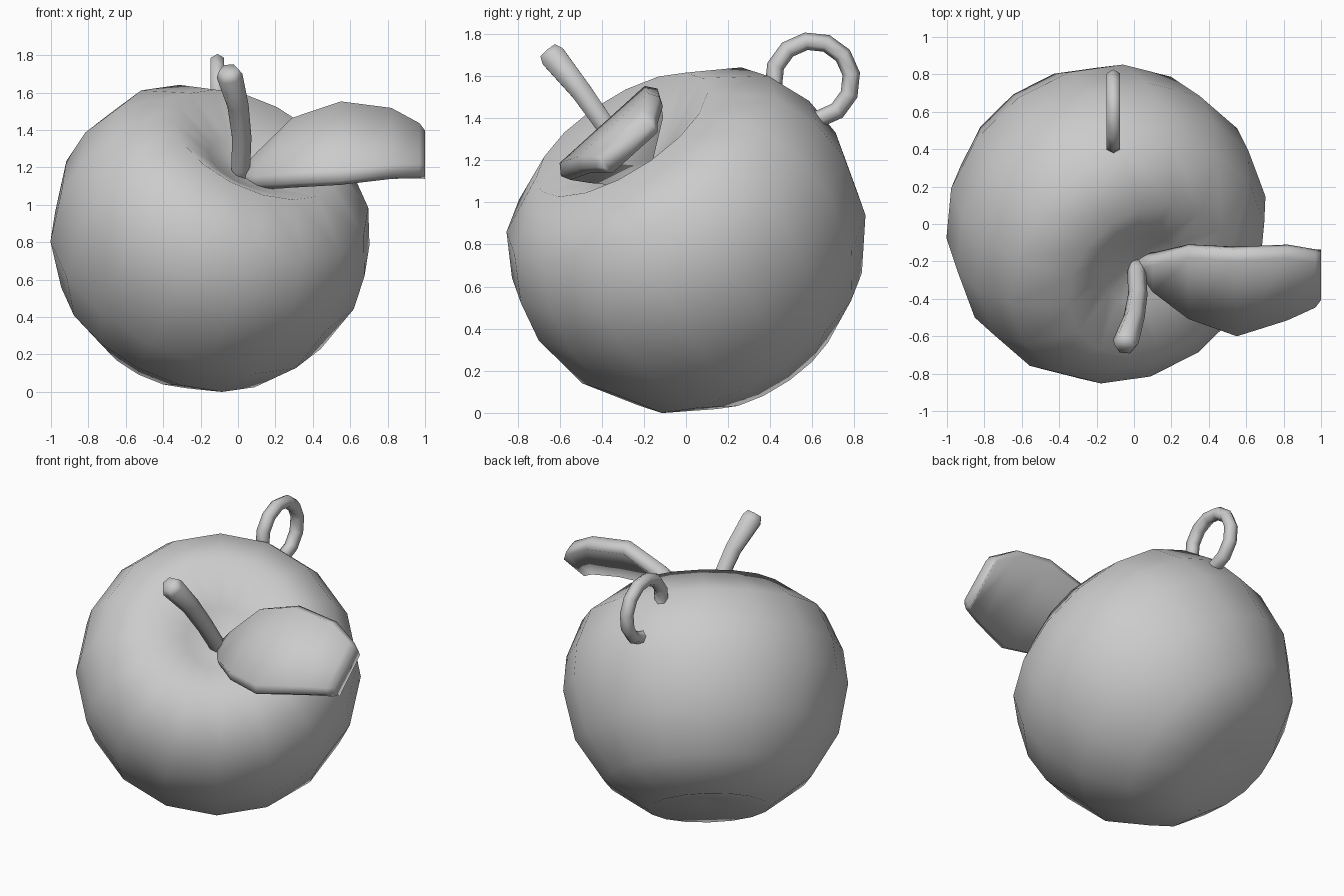
import bpy, bmesh, math
from mathutils import Vector, Matrix

cube = bpy.data.objects.get("Cube")
if cube:
    bpy.data.objects.remove(cube, do_unlink=True)

grey = bpy.data.materials.new("plain grey")
grey.use_nodes = True
grey.diffuse_color = (0.6, 0.6, 0.6, 1)
grey.node_tree.nodes["Principled BSDF"].inputs["Base Color"].default_value = (0.6, 0.6, 0.6, 1)


def finish(name, bm):
    bmesh.ops.remove_doubles(bm, verts=bm.verts, dist=0.0005)
    bmesh.ops.recalc_face_normals(bm, faces=bm.faces)
    for f in bm.faces:
        f.smooth = True
    mesh = bpy.data.meshes.new(name)
    bm.to_mesh(mesh)
    bm.free()
    mesh.materials.append(grey)
    obj = bpy.data.objects.new(name, mesh)
    bpy.context.collection.objects.link(obj)
    return obj


def loft(name, rings, closed=False):
    """Skin a list of equal point rings; cap the ends unless closed."""
    bm = bmesh.new()
    rows = [[bm.verts.new(p) for p in ring] for ring in rings]
    n = len(rows[0])
    pairs = list(zip(rows, rows[1:])) + ([(rows[-1], rows[0])] if closed else [])
    for a, b in pairs:
        for i in range(n):
            j = (i + 1) % n
            bm.faces.new((a[i], a[j], b[j], b[i]))
    if not closed:
        bm.faces.new(rows[0])
        bm.faces.new(rows[-1])
    return finish(name, bm)


def circle(centre, u, v, r, n, phase=0.0):
    angles = [phase + 2 * math.pi * i / n for i in range(n)]
    return [centre + r * (u * math.cos(a) + v * math.sin(a)) for a in angles]


# Fruit body: lathe profile with a shallow dimple at both poles, tilted forward
profile = [(0.002, 0.39), (0.21, 0.46), (0.47, 0.59), (0.74, 0.405), (0.84, 0.18),
           (0.865, -0.03), (0.8, -0.34), (0.63, -0.6), (0.37, -0.785), (0.002, -0.73)]
axis = Vector((0.38, -0.5, 0.78)).normalized()
side = Vector((1, 1, 0))
side = (side - axis * side.dot(axis)).normalized()
up = axis.cross(side)
rings = [circle(axis * h, side, up, r, 16, math.radians(-8)) for r, h in profile]
body = loft("fruit_body", rings)
target = Vector((-0.15, 0, 0.82))
lo = Vector([min(v.co[k] for v in body.data.vertices) for k in range(3)])
hi = Vector([max(v.co[k] for v in body.data.vertices) for k in range(3)])
body.data.transform(Matrix.Translation(target - (lo + hi) / 2))

# Stem: tapered curved tube widening to a blunt tip
path = [((0.01, -0.19, 1.1), 0.048), ((0.015, -0.26, 1.2), 0.05), ((0.02, -0.38, 1.36), 0.052),
        ((0, -0.5, 1.53), 0.057), ((-0.045, -0.63, 1.69), 0.07), ((-0.05, -0.655, 1.72), 0.052)]
points = [Vector(p) for p, r in path]
rings = []
for i, (p, r) in enumerate(path):
    d = (points[min(i + 1, len(path) - 1)] - points[max(i - 1, 0)]).normalized()
    u = Vector((1, 0, 0))
    u = (u - d * u.dot(d)).normalized()
    rings.append(circle(points[i], u, d.cross(u), r, 6))
loft("stem", rings)

# Leaf: arched slab with rounded rim, each station is x, width centre, half width, height
across = Vector((0, 0.74, 0.67))
normal = Vector((0, -0.67, 0.74))
stations = [(0.02, 0.62, 0.025, 1.03), (0.1, 0.6, 0.11, 1.1), (0.29, 0.63, 0.25, 1.21),
            (0.55, 0.625, 0.31, 1.285), (0.82, 0.66, 0.255, 1.25), (0.97, 0.65, 0.185, 1.205),
            (1.0, 0.65, 0.155, 1.175)]
section = [(0.88, 0), (1, -0.05), (0.93, -0.095), (-0.93, -0.095), (-1, -0.05), (-0.88, 0)]
loft("leaf", [[Vector((x, 0, 0)) + across * (c + w * s) + normal * (h + t) for s, t in section]
              for x, c, w, h in stations])

# Hanging ring on the back
centre = Vector((-0.11, 0.6, 1.58))
rings = []
for i in range(12):
    a = 2 * math.pi * (i + 0.3) / 12
    out = Vector((0, math.cos(a), math.sin(a)))
    rings.append(circle(centre + out * 0.187, out, Vector((1, 0, 0)), 0.042, 6))
loft("hanging_ring", rings, closed=True)
